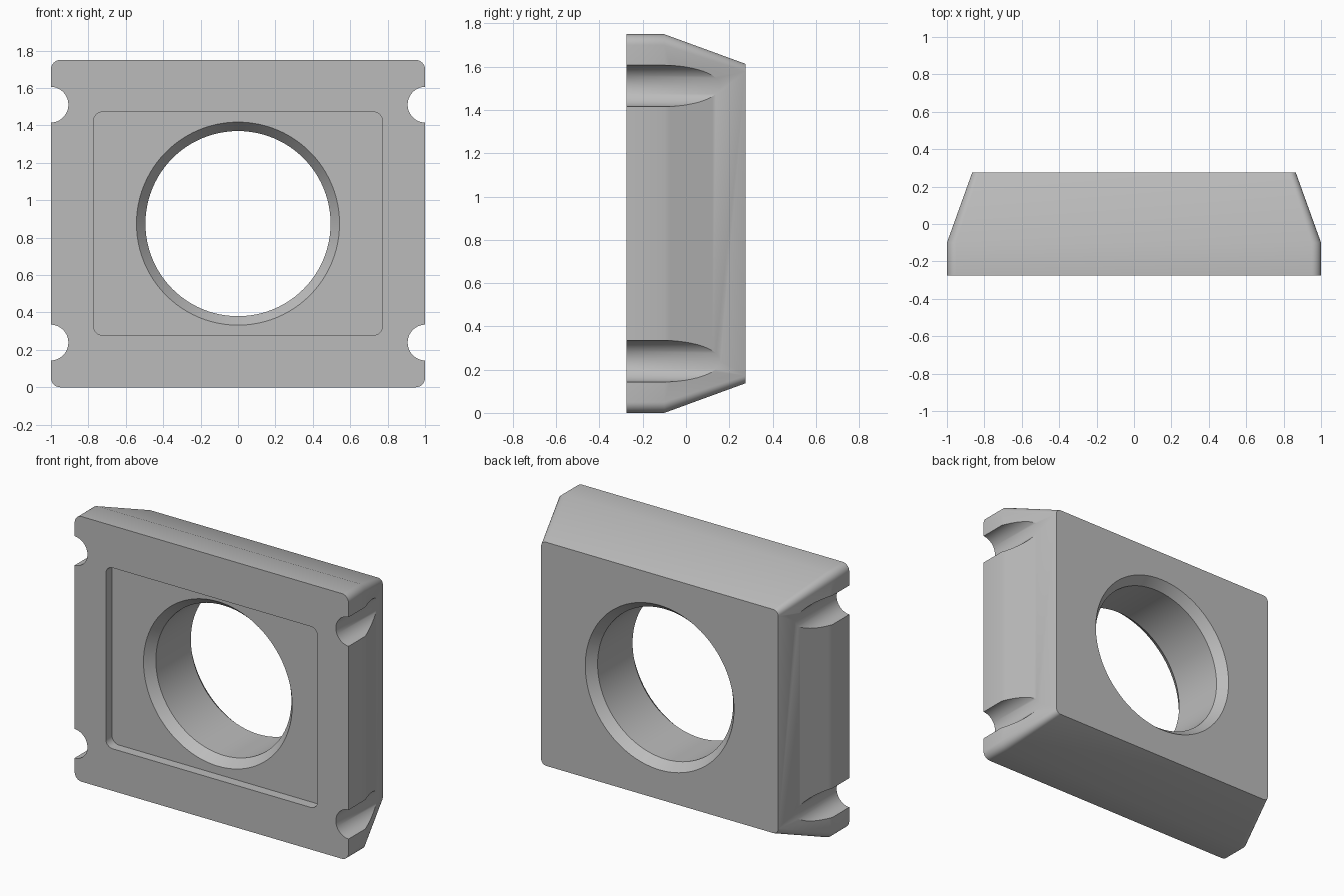
import bpy, bmesh, math

cube = bpy.data.objects.get("Cube")
if cube:
    bpy.data.objects.remove(cube, do_unlink=True)

MID = 0.875            # height of the plate centre
FRONT, BACK = -0.275, 0.275

grey = bpy.data.materials.new("plain grey")
grey.use_nodes = True
colour = (0.5, 0.5, 0.5, 1)
grey.diffuse_color = colour
grey.node_tree.nodes["Principled BSDF"].inputs["Base Color"].default_value = colour


def rounded_rect(half_w, half_h, radius, steps=8):
    """Outline in x and z, with rounded corners."""
    points = []
    for corner, (sx, sz) in enumerate([(1, 1), (-1, 1), (-1, -1), (1, -1)]):
        for i in range(steps + 1):
            a = math.pi / 2 * (corner + i / steps)
            points.append((sx * (half_w - radius) + radius * math.cos(a),
                           sz * (half_h - radius) + radius * math.sin(a)))
    return points


def circle(radius, sides=96):
    return [(radius * math.cos(math.tau * i / sides),
             radius * math.sin(math.tau * i / sides)) for i in range(sides)]


def loft(name, sections, x=0, z=MID):
    """Closed solid through outlines placed along y."""
    bm = bmesh.new()
    rings = [[bm.verts.new((x + px, y, z + pz)) for px, pz in outline]
             for y, outline in sections]
    for a, b in zip(rings, rings[1:]):
        for i in range(len(a)):
            j = (i + 1) % len(a)
            bm.faces.new((a[i], a[j], b[j], b[i]))
    bm.faces.new(rings[0])
    bm.faces.new(rings[-1])
    bmesh.ops.recalc_face_normals(bm, faces=bm.faces)
    mesh = bpy.data.meshes.new(name)
    bm.to_mesh(mesh)
    bm.free()
    mesh.materials.append(grey)
    obj = bpy.data.objects.new(name, mesh)
    bpy.context.collection.objects.link(obj)
    return obj


# Block with tapered back
block = loft("tapered_block", [
    (FRONT, rounded_rect(1, MID, 0.05)),
    (-0.1, rounded_rect(1, MID, 0.05)),
    (BACK, rounded_rect(0.865, 0.738, 0.035))])

# Shallow front recess
FLOOR = FRONT + 0.065
recess = rounded_rect(0.773, 0.597, 0.05)
cutters = [loft("recess_cutter", [(FRONT - 0.1, recess), (FLOOR, recess)])]

# Round hole, chamfered at both ends
CHAMFER, BORE, RIM = 0.06, 0.495, 0.543
cutters.append(loft("hole_cutter", [
    (FRONT - 0.2, circle(RIM)), (FLOOR, circle(RIM)),
    (FLOOR + CHAMFER, circle(BORE)), (BACK - CHAMFER, circle(BORE)),
    (BACK, circle(RIM)), (BACK + 0.1, circle(RIM))]))

# Four side notches
for sx in (-1, 1):
    for sz in (-1, 1):
        cutters.append(loft("notch_cutter", [
            (FRONT - 0.1, circle(0.096, 48)), (BACK + 0.1, circle(0.096, 48))],
            x=sx * 1.003, z=MID + sz * 0.636))

bpy.context.view_layer.objects.active = block
for cutter in cutters:
    cutter.hide_render = True
    mod = block.modifiers.new("cut", "BOOLEAN")
    mod.operation = "DIFFERENCE"
    mod.solver = "EXACT"
    mod.object = cutter
    bpy.ops.object.modifier_apply(modifier=mod.name)
    bpy.data.objects.remove(cutter, do_unlink=True)

bpy.ops.object.select_all(action="DESELECT")
block.select_set(True)
bpy.ops.object.shade_smooth_by_angle(angle=math.radians(30))
